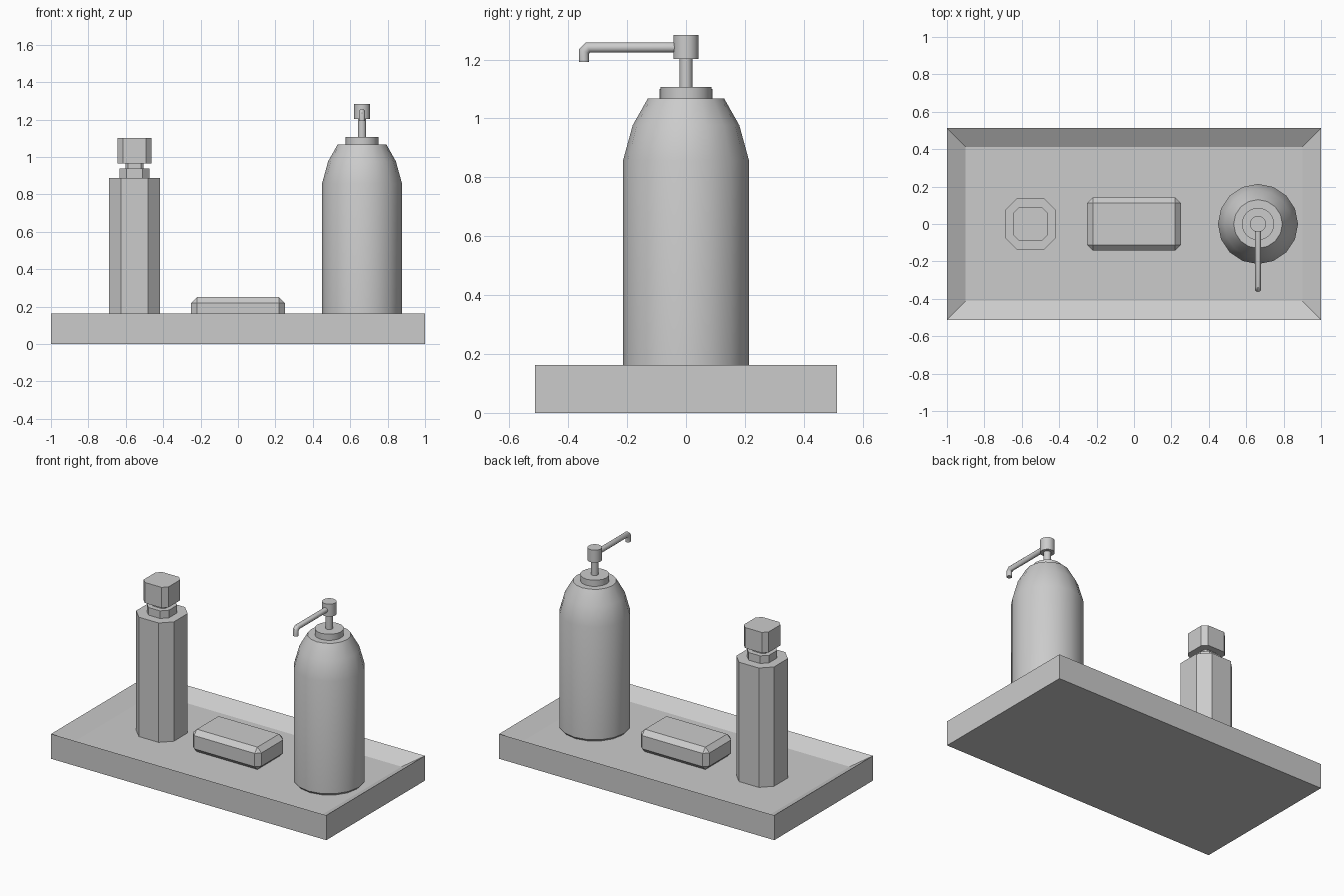
import bpy, bmesh, math

if "Cube" in bpy.data.objects:
    bpy.data.objects.remove(bpy.data.objects["Cube"])

grey = bpy.data.materials.new("plain_grey")
grey.use_nodes = True
colour = (0.6, 0.6, 0.6, 1)
grey.diffuse_color = colour
grey.node_tree.nodes["Principled BSDF"].inputs["Base Color"].default_value = colour

FLOOR = 0.103
RIM = 0.163


def finish(name, bm, location=(0, 0, 0), smooth=False):
    bmesh.ops.recalc_face_normals(bm, faces=bm.faces)
    mesh = bpy.data.meshes.new(name)
    bm.to_mesh(mesh)
    bm.free()
    mesh.materials.append(grey)
    obj = bpy.data.objects.new(name, mesh)
    obj.location = location
    bpy.context.collection.objects.link(obj)
    if smooth:
        bpy.ops.object.select_all(action="DESELECT")
        obj.select_set(True)
        bpy.context.view_layer.objects.active = obj
        bpy.ops.object.shade_smooth_by_angle(angle=math.radians(32))
    return obj


def loft(name, rings, location=(0, 0, 0), smooth=False):
    """Join equal rings of points with quads and cap both ends."""
    bm = bmesh.new()
    loops = [[bm.verts.new(p) for p in ring] for ring in rings]
    n = len(loops[0])
    for a, b in zip(loops, loops[1:]):
        for i in range(n):
            j = (i + 1) % n
            bm.faces.new((a[i], a[j], b[j], b[i]))
    bm.faces.new(loops[0])
    bm.faces.new(loops[-1])
    return finish(name, bm, location, smooth)


def circle(r, z, n=16):
    return [(r * math.cos(math.tau * i / n), r * math.sin(math.tau * i / n), z)
            for i in range(n)]


def rectangle(x, y, z):
    return [(-x, -y, z), (x, -y, z), (x, y, z), (-x, y, z)]


def octagon(h, f, z):
    """Square of half width h with cut corners; f is half of the flat side."""
    return [(f, -h, z), (h, -f, z), (h, f, z), (f, h, z),
            (-f, h, z), (-h, f, z), (-h, -f, z), (-f, -h, z)]


# Tray with sloping inner walls
loft("tray", [rectangle(1, 0.512, 0), rectangle(1, 0.512, RIM),
              rectangle(0.9, 0.412, FLOOR)])

# Soap bar with chamfered edges
bm = bmesh.new()
bmesh.ops.create_cube(bm, size=1)
bmesh.ops.scale(bm, vec=(0.5, 0.285, 0.147), verts=bm.verts)
bmesh.ops.bevel(bm, geom=bm.edges[:], offset=0.03, segments=1, affect="EDGES")
finish("soap_bar", bm, (0, 0, FLOOR + 0.0735))

# Eight-sided bottle with collar, neck and cap
for name, half, flat, low, high in (
        ("square_bottle_body", 0.137, 0.072, FLOOR, 0.887),
        ("square_bottle_collar", 0.08, 0.042, 0.887, 0.937),
        ("square_bottle_neck", 0.048, 0.034, 0.937, 0.965),
        ("square_bottle_cap", 0.09, 0.061, 0.965, 1.1)):
    loft(name, [octagon(half, flat, low), octagon(half, flat, high)], (-0.553, 0, 0))

# Round dispenser bottle
PUMP = (0.663, 0, 0)
body = [(0.2, FLOOR), (0.214, 0.118), (0.214, 0.857), (0.181, 0.977), (0.13, 1.067)]
loft("dispenser_body", [circle(r, z) for r, z in body], PUMP, True)

# Pump collar, stem and head
for name, r, low, high in (("pump_collar", 0.087, 1.067, 1.107),
                           ("pump_stem", 0.022, 1.107, 1.202),
                           ("pump_head", 0.043, 1.202, 1.284)):
    loft(name, [circle(r, low), circle(r, high)], PUMP, True)

# Spout: a round section carried along a path that bends down, tilted at each joint
path = [(-0.02, 1.241, 0), (-0.333, 1.241, 22.5), (-0.346, 1.228, 67.5), (-0.346, 1.191, 90)]
rings = []
for y, z, tilt in path:
    t = math.radians(tilt)
    stretch = 1 / math.cos(math.radians(22.5)) if 0 < tilt < 90 else 1
    rings.append([(px, y - stretch * pz * math.sin(t), z + stretch * pz * math.cos(t))
                  for px, pz, _ in circle(0.017, 0, 12)])
loft("pump_spout", rings, PUMP, True)
